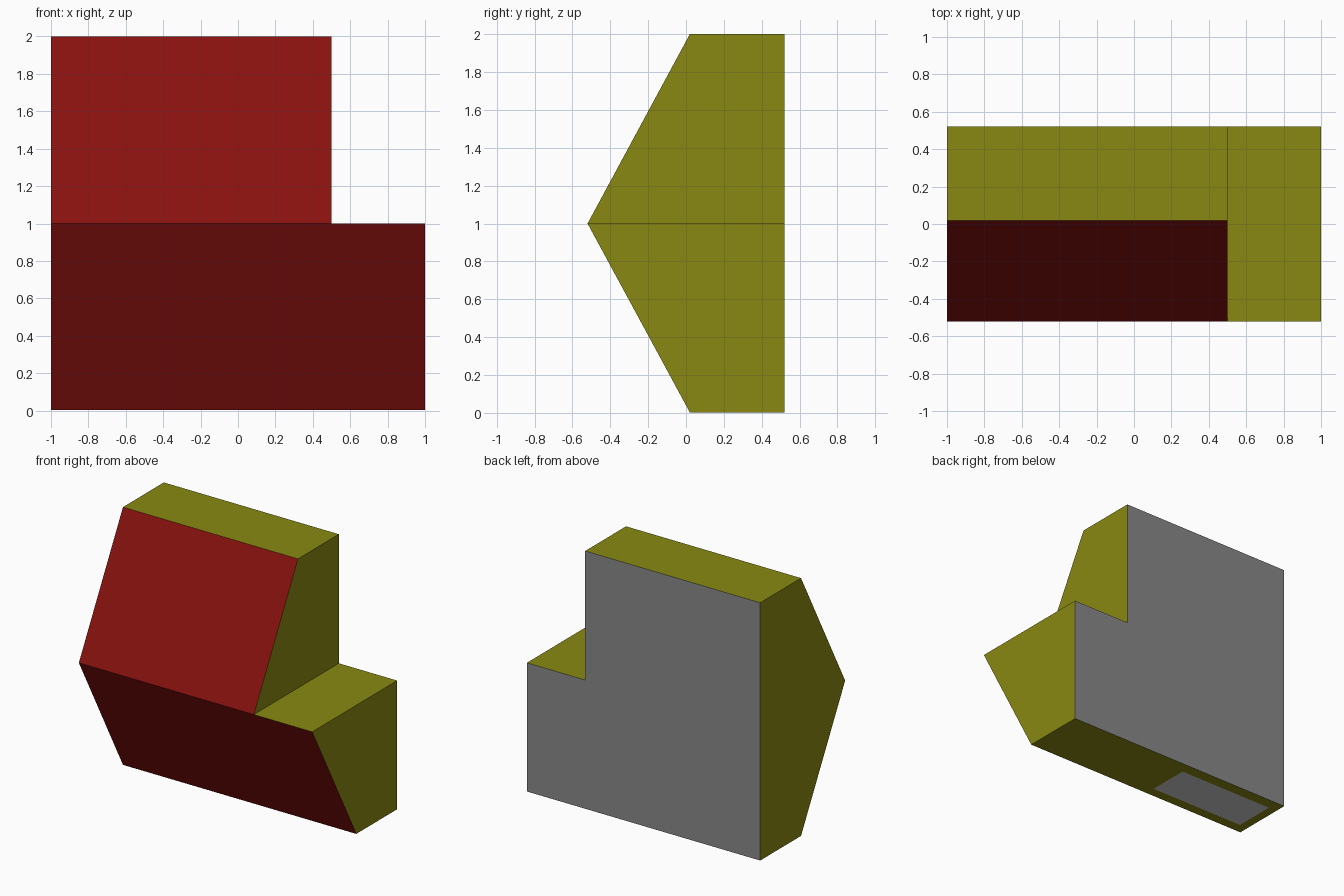
import bpy, bmesh

if "Cube" in bpy.data.objects:
    bpy.data.objects.remove(bpy.data.objects["Cube"])

BACK, RIM, RIDGE = 0.52, 0.02, -0.52


def material(name, rgb):
    m = bpy.data.materials.new(name)
    m.diffuse_color = (*rgb, 1)
    m.use_nodes = True
    m.node_tree.nodes["Principled BSDF"].inputs["Base Color"].default_value = m.diffuse_color
    return m


def add_object(name, bm, mats=()):
    mesh = bpy.data.meshes.new(name)
    for m in mats:
        mesh.materials.append(m)
    bm.to_mesh(mesh)
    bm.free()
    ob = bpy.data.objects.new(name, mesh)
    bpy.context.collection.objects.link(ob)
    return ob


# Stepped block: L-shaped front folded along a ridge at mid height
z0, zm, z1 = 0.003, 1.0, 2.0
bm = bmesh.new()
outline = [(-1, z0), (1, z0), (1, zm), (0.5, zm), (-1, zm), (-1, z1), (0.5, z1)]
v = [bm.verts.new((x, RIDGE if z == zm else RIM, z)) for x, z in outline]
front = [bm.faces.new([v[i] for i in loop])
         for loop in ((0, 1, 2, 3, 4), (4, 3, 6, 5))]

# Extrude the folded front to a flat back
ext = bmesh.ops.extrude_face_region(bm, geom=front, use_keep_orig=True)
for g in ext["geom"]:
    if isinstance(g, bmesh.types.BMVert):
        g.co.y = BACK
bmesh.ops.recalc_face_normals(bm, faces=bm.faces[:])

# Red front, olive sides, grey back
for f in bm.faces:
    f.normal_update()
    f.material_index = 0 if f.normal.y < -0.1 else 2 if f.normal.y > 0.9 else 1
add_object("stepped_block", bm, [
    material("red", (0.25, 0.006, 0.005)),
    material("olive", (0.25, 0.25, 0.006)),
    material("grey", (0.25, 0.25, 0.25)),
])

# Pale rectangular panel on the underside, facing down
bm = bmesh.new()
bm.faces.new([bm.verts.new((x, y, 0)) for x, y in
              ((-0.925, 0.105), (-0.925, 0.435), (-0.10, 0.435), (-0.10, 0.105))])
add_object("underside_panel", bm)
